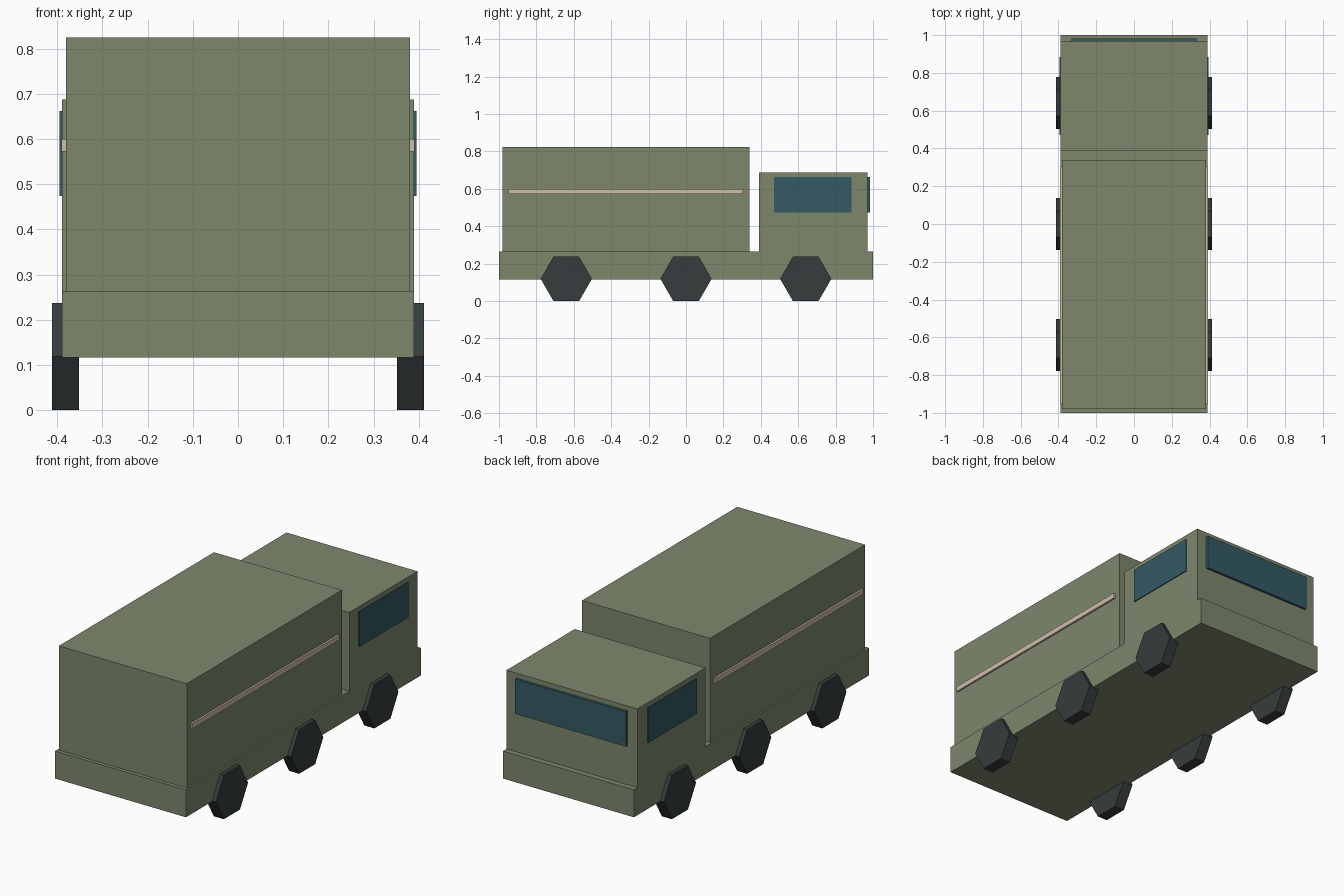
import bpy, math

if "Cube" in bpy.data.objects:
    bpy.data.objects.remove(bpy.data.objects["Cube"])


def material(name, rgb):
    m = bpy.data.materials.new(name)
    m.diffuse_color = (*rgb, 1.0)
    m.use_nodes = True
    m.node_tree.nodes["Principled BSDF"].inputs["Base Color"].default_value = m.diffuse_color
    return m


OLIVE = material("olive_green", (0.207, 0.245, 0.152))
GLASS = material("dark_blue_glass", (0.034, 0.100, 0.127))
RUBBER = material("tyre_grey", (0.037, 0.045, 0.046))
CREAM = material("cream", (0.620, 0.510, 0.380))


def box(name, x, y, z, mat):
    """Box spanning the given (min, max) ranges."""
    spans = (x, y, z)
    bpy.ops.mesh.primitive_cube_add(size=1, location=[(a + b) / 2 for a, b in spans])
    ob = bpy.context.object
    ob.name = name
    ob.scale = [b - a for a, b in spans]
    bpy.ops.object.transform_apply(location=False, rotation=False, scale=True)
    ob.data.materials.append(mat)
    return ob


# Body: low chassis, cargo box and cab
box("chassis", (-0.39, 0.39), (-1.0, 1.0), (0.116, 0.264), OLIVE)
box("cargo_box", (-0.381, 0.381), (-0.98, 0.34), (0.264, 0.825), OLIVE)
box("cab", (-0.39, 0.39), (0.39, 0.97), (0.264, 0.688), OLIVE)

# Windscreen on the +y end of the cab
box("windscreen", (-0.33, 0.33), (0.968, 0.983), (0.474, 0.662), GLASS)

for side, s in (("right", 1), ("left", -1)):
    # Side window and cargo stripe
    box(side + "_window", sorted((s * 0.387, s * 0.395)), (0.47, 0.885), (0.474, 0.662), GLASS)
    box(side + "_stripe", sorted((s * 0.379, s * 0.391)), (-0.95, 0.305), (0.572, 0.600), CREAM)
    # Hexagonal wheels, a corner pointing forward
    for i, y in enumerate((-0.64, 0.0, 0.64)):
        bpy.ops.mesh.primitive_cylinder_add(
            vertices=6, radius=0.137, depth=0.06,
            location=(s * 0.382, y, 0.1187), rotation=(0, math.pi / 2, 0))
        wheel = bpy.context.object
        wheel.name = f"{side}_wheel_{i + 1}"
        wheel.data.materials.append(RUBBER)
